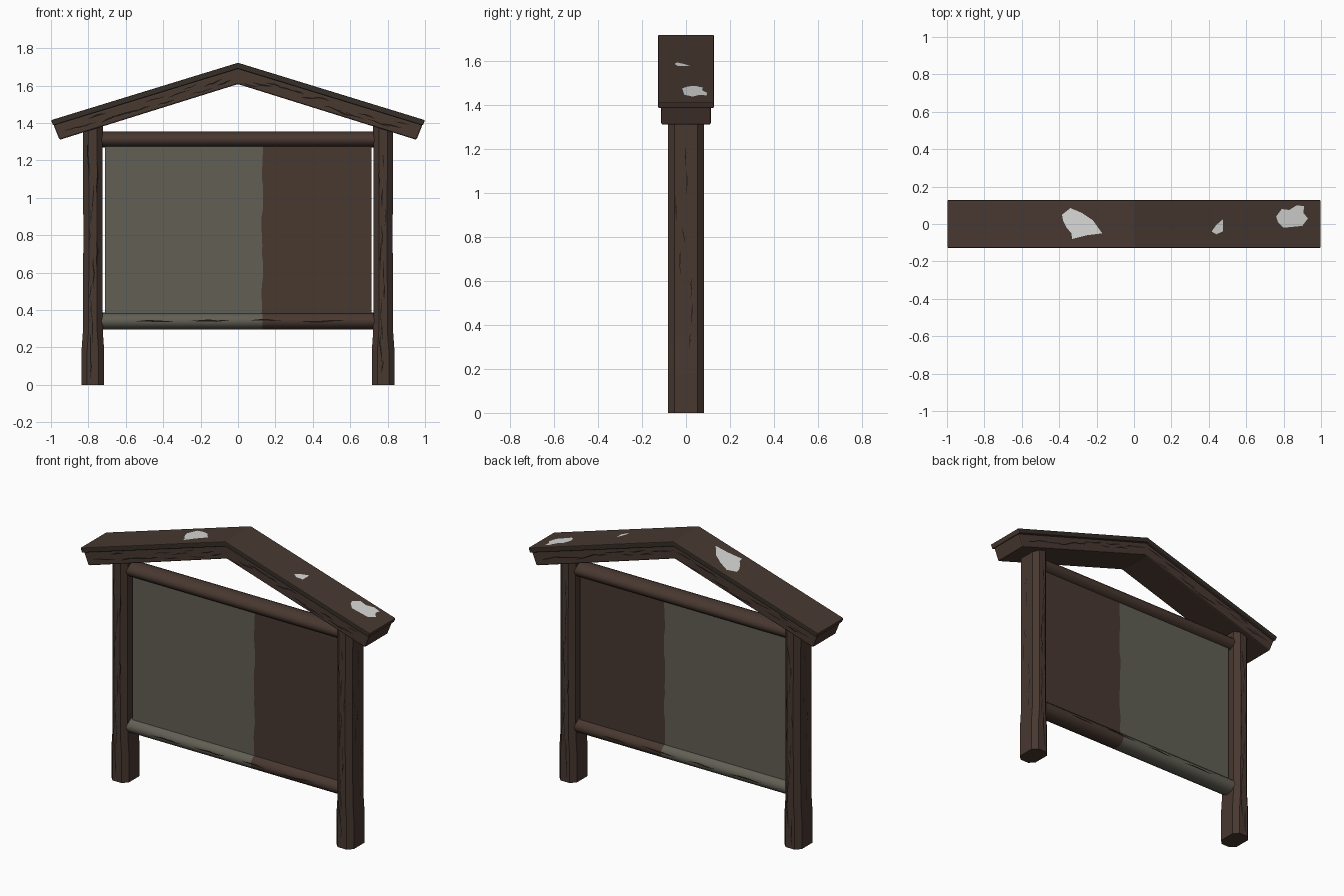
import bpy, bmesh, math, random
from mathutils import Vector

if "Cube" in bpy.data.objects:
    bpy.data.objects.remove(bpy.data.objects["Cube"])

random.seed(4)


def material(name, r, g, b):
    def lin(c):
        c /= 255
        return c / 12.92 if c <= 0.04045 else ((c + 0.055) / 1.055) ** 2.4
    m = bpy.data.materials.new(name)
    m.diffuse_color = (lin(r), lin(g), lin(b), 1)
    m.use_nodes = True
    m.node_tree.nodes["Principled BSDF"].inputs["Base Color"].default_value = m.diffuse_color
    return m


BROWN = material("brown wood", 72, 56, 48)
EDGE = material("dark wood edge", 54, 46, 39)
GRAIN = material("grain dark", 27, 22, 19)
GREY = material("weathered grey", 97, 95, 84)
PALE = material("pale patch", 216, 216, 214)
SPLIT = 0.13  # x where the grey part meets the brown part


def finish(name, bm, mats, bevel=0, smooth=None, recalc=True):
    if recalc:
        bmesh.ops.recalc_face_normals(bm, faces=bm.faces[:])
    me = bpy.data.meshes.new(name)
    bm.to_mesh(me)
    bm.free()
    ob = bpy.data.objects.new(name, me)
    bpy.context.collection.objects.link(ob)
    for m in mats:
        me.materials.append(m)
    if bevel:
        mod = ob.modifiers.new("soft edges", "BEVEL")
        mod.width, mod.segments = bevel, 2
    if smooth:
        bpy.ops.object.select_all(action="DESELECT")
        ob.select_set(True)
        bpy.context.view_layer.objects.active = ob
        bpy.ops.object.shade_smooth_by_angle(angle=math.radians(smooth))
    return ob


def loft(name, rings, mats, rule=None, **kw):
    bm = bmesh.new()
    rows = [[bm.verts.new(p) for p in ring] for ring in rings]
    n = len(rows[0])
    for a, b in zip(rows, rows[1:]):
        for i in range(n):
            bm.faces.new((a[i], a[(i + 1) % n], b[(i + 1) % n], b[i]))
    bm.faces.new(rows[0])
    bm.faces.new(rows[-1])
    if rule:
        bm.normal_update()
        for f in bm.faces:
            f.material_index = rule(f)
    return finish(name, bm, mats, **kw)


def prism(name, profile, hy, mats, rule=None, **kw):
    return loft(name, [[(x, y, z) for x, z in profile] for y in (-hy, hy)], mats, rule, **kw)


def gable(top, bottom):
    # symmetrical chevron outline from (apex z, end x, end z) pairs
    (ta, tx, tz), (ba, bx, bz) = top, bottom
    return [(-tx, tz), (0, ta), (tx, tz), (bx, bz), (0, ba), (-bx, bz)]


# Roof: thin wide cap with a narrower beam beneath
prism("roof_cap", gable((1.722, 1.0, 1.415), (1.690, 0.988, 1.387)), 0.127, [BROWN, EDGE],
      lambda f: 1 if abs(f.normal.y) > 0.9 else 0, bevel=0.005)
prism("roof_beam", gable((1.692, 0.986, 1.390), (1.608, 0.954, 1.310)), 0.113, [BROWN],
      bevel=0.008)

# Posts: chamfered section with a thicker foot
HY = 0.083


def post_ring(cx, hx, z):
    c = 0.03
    return [(cx + sx * a, sy * b, z) for sx, sy, a, b in (
        (-1, -1, hx - c, HY), (1, -1, hx - c, HY), (1, -1, hx, HY - c), (1, 1, hx, HY - c),
        (1, 1, hx - c, HY), (-1, 1, hx - c, HY), (-1, 1, hx, HY - c), (-1, -1, hx, HY - c))]


for side, name in ((-1, "left_post"), (1, "right_post")):
    loft(name, [post_ring(side * 0.776, h, z) for h, z in
                ((0.060, 0), (0.060, 0.19), (0.053, 0.29), (0.051, 0.8), (0.053, 1.39))],
         [BROWN], smooth=30)


# Rails: rounded beams between the posts
def rail(name, z, hz):
    rings = [[(x, 0.06 * math.cos(t * math.tau / 16), z + hz * math.sin(t * math.tau / 16))
              for t in range(16)] for x in (-0.74, SPLIT, 0.74)]
    return rings


loft("top_rail", rail("top", 1.312, 0.043), [BROWN], smooth=40)
loft("bottom_rail", rail("bottom", 0.341, 0.046), [BROWN, GREY],
     lambda f: 1 if f.calc_center_median().x < SPLIT else 0, smooth=40)

# Board: grey and brown halves meeting on a ragged line
ragged = [(SPLIT + random.uniform(-0.005, 0.005), 0.34 + i * 0.97 / 24) for i in range(25)]
prism("board_grey", [(-0.71, 1.31), (-0.71, 0.34)] + ragged, 0.025, [GREY])
prism("board_brown", [(0.714, 1.31), (0.714, 0.34)] + ragged, 0.025, [BROWN])

# Pale worn patches lying on the roof
bm = bmesh.new()
for outline in (
        [(-.38, .02), (-.385, .05), (-.34, .085), (-.28, .06), (-.22, .02), (-.17, -.05),
         (-.25, -.06), (-.33, -.08), (-.335, -.05), (-.36, -.02)],
        [(.415, -.04), (.44, -.005), (.475, .025), (.475, -.04), (.44, -.055)],
        [(.76, .04), (.79, .08), (.83, .075), (.87, .10), (.91, .095), (.905, .06), (.93, .03),
         (.90, -.01), (.80, -.02), (.77, .01)]):
    f = bm.faces.new([bm.verts.new((x, y, 1.725 - 0.307 * abs(x))) for x, y in outline])
    f.normal_update()
    if f.normal.z < 0:
        f.normal_flip()
finish("roof_patches", bm, [PALE], recalc=False)

# Wood grain: thin wavering dark slivers just above the surfaces
bm = bmesh.new()


def sliver(centre, along, normal, length, width):
    u, n = Vector(along).normalized(), Vector(normal)
    v = n.cross(u)
    top, bot = [], []
    bend = 0
    for i in range(7):
        t = i / 6
        bend += random.uniform(-0.004, 0.004)
        w = width * math.sin(math.pi * (0.04 + 0.92 * t)) / 2
        base = Vector(centre) + u * (t - 0.5) * length + v * bend + n * 0.0015
        top.append(bm.verts.new(base + v * w))
        bot.append(bm.verts.new(base - v * w))
    for i in range(6):
        bm.faces.new((bot[i], bot[i + 1], top[i + 1], top[i]))


R = random.uniform
for side in (-1, 1):
    for face in (-1, 1):
        for k in range(12):  # post fronts and backs
            sliver((side * 0.776 + R(-0.017, 0.017), face * HY, 0.1 + k * 0.1),
                   (0, 0, 1), (0, face, 0), R(0.08, 0.17), R(0.004, 0.008))
        for k in range(14):  # roof beam fronts and backs
            x = 0.07 + k * 0.062
            sliver((side * x, face * 0.113, 1.65 - 0.307 * x + R(-0.025, 0.022)),
                   (1, 0, -side * 0.307), (0, face, 0), R(0.07, 0.13), R(0.005, 0.01))
    for k in range(8):  # outer sides of the posts
        sliver((side * 0.830, R(-0.04, 0.04), 0.33 + k * 0.12),
               (0, 0, 1), (side, 0, 0), R(0.06, 0.12), 0.004)
    for k in range(4):  # bottom rail
        sliver((-0.45 + k * 0.3, side * 0.06, 0.341), (1, 0, 0), (0, side, 0), R(0.15, 0.25), 0.009)
finish("wood_grain", bm, [GRAIN], recalc=False)
